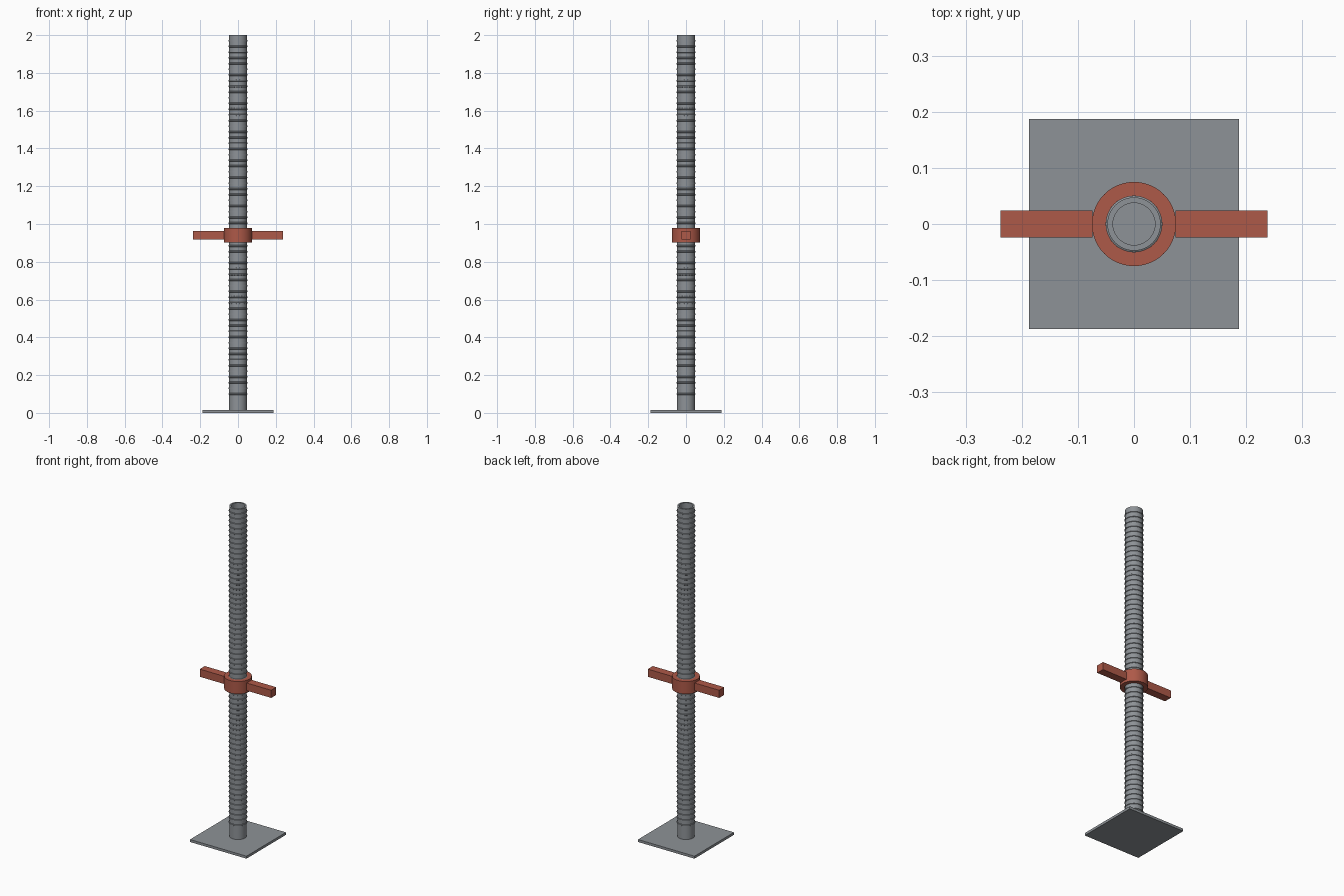
import bpy, bmesh, math

cube = bpy.data.objects.get("Cube")
if cube:
    bpy.data.objects.remove(cube, do_unlink=True)


def make_material(name, rgb):
    mat = bpy.data.materials.new(name)
    mat.use_nodes = True
    mat.diffuse_color = (*rgb, 1)
    mat.node_tree.nodes["Principled BSDF"].inputs["Base Color"].default_value = (*rgb, 1)
    return mat


steel = make_material("grey steel", (0.27, 0.29, 0.31))
red = make_material("red oxide paint", (0.42, 0.10, 0.065))


def finish(bm, name, mat, smooth=True):
    bmesh.ops.recalc_face_normals(bm, faces=bm.faces)
    mesh = bpy.data.meshes.new(name)
    bm.to_mesh(mesh)
    bm.free()
    mesh.materials.append(mat)
    obj = bpy.data.objects.new(name, mesh)
    bpy.context.collection.objects.link(obj)
    if smooth:
        bpy.ops.object.select_all(action="DESELECT")
        obj.select_set(True)
        bpy.context.view_layer.objects.active = obj
        bpy.ops.object.shade_smooth_by_angle(angle=math.radians(35))
    return obj


def box(name, mat, low, high):
    bm = bmesh.new()
    bmesh.ops.create_cube(bm, size=1)
    for v in bm.verts:
        v.co = [high[i] if v.co[i] > 0 else low[i] for i in range(3)]
    return finish(bm, name, mat, smooth=False)


def lathe(bm, profile, sides):
    """Sweep a closed (radius, height) profile around the z axis."""
    loops = []
    for s in range(sides):
        a = math.tau * s / sides
        loops.append([bm.verts.new((r * math.cos(a), r * math.sin(a), z)) for r, z in profile])
    n = len(profile)
    for s in range(sides):
        a, b = loops[s], loops[(s + 1) % sides]
        for i in range(n):
            j = (i + 1) % n
            bm.faces.new((a[i], b[i], b[j], a[j]))


def sleeve(name, mat, inner, outer, bottom, top, sides=48):
    bm = bmesh.new()
    lathe(bm, [(inner, bottom), (outer, bottom), (outer, top), (inner, top)], sides)
    return finish(bm, name, mat)


# Base plate and hollow spindle
PLATE = 0.015
TUBE = 0.0475
box("base_plate", steel, (-0.1875, -0.1875, 0), (0.1875, 0.1875, PLATE))
sleeve("spindle_tube", steel, 0.0375, TUBE, PLATE, 2)

# Thread ridges, evenly spaced along the spindle
bm = bmesh.new()
pitch, first, last = 0.03, 0.1, 1.97
count = round((last - first) / pitch)
for k in range(count + 1):
    z = first + (last - first) * k / count
    lathe(bm, [(TUBE - 0.002, z - 0.006), (TUBE + 0.003, z - 0.003),
               (TUBE + 0.003, z + 0.003), (TUBE - 0.002, z + 0.006)], 32)
finish(bm, "thread_ridges", steel)

# Adjusting nut with a handle on each side
MID = 0.94
sleeve("nut_collar", red, 0.0505, 0.075, MID - 0.0375, MID + 0.0375)
for name, side in (("left_handle", 1), ("right_handle", -1)):
    xs = sorted((side * 0.074, side * 0.2375))
    box(name, red, (xs[0], -0.024, MID - 0.023), (xs[1], 0.024, MID + 0.023))
